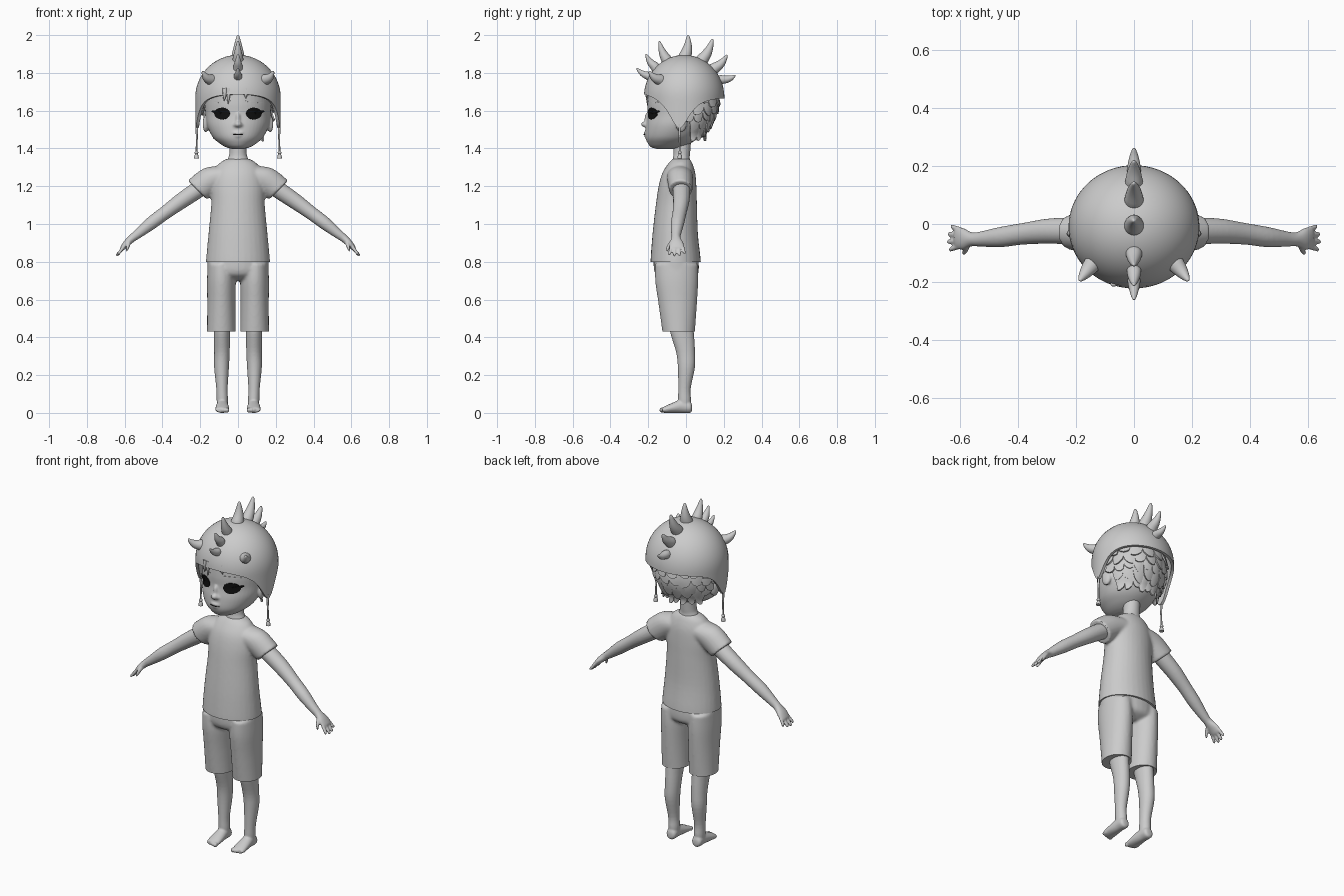
import bpy, bmesh, math, random
from mathutils import Vector, Matrix
from mathutils.bvhtree import BVHTree

random.seed(4)
if "Cube" in bpy.data.objects:
    bpy.data.objects.remove(bpy.data.objects["Cube"])
X, Y, Z = Vector((1, 0, 0)), Vector((0, 1, 0)), Vector((0, 0, 1))


def material(name, colour):
    m = bpy.data.materials.new(name)
    m.use_nodes = True
    m.diffuse_color = (*colour, 1)
    m.node_tree.nodes["Principled BSDF"].inputs["Base Color"].default_value = (*colour, 1)
    return m


GREY = material("plain grey", (0.6, 0.6, 0.6))
BLACK = material("eye black", (0.005, 0.005, 0.005))


def loft(bm, rings, u=X, v=Y, sides=32, steps=4):
    """Closed tube through rings of (x, y, z, radius along u, radius along v)."""
    pts = [rings[0]] + rings + [rings[-1]]
    dense = []
    for i in range(1, len(pts) - 2):
        for s in range(steps):
            t = s / steps
            dense.append([0.5 * (2 * b + (c - a) * t + (2 * a - 5 * b + 4 * c - d) * t * t
                                 + (3 * b - a - 3 * c + d) * t ** 3)
                          for a, b, c, d in zip(*pts[i - 1:i + 3])])
    dense.append(rings[-1])
    loops = []
    for x, y, z, ru, rv in dense:
        angles = [2 * math.pi * k / sides for k in range(sides)]
        loops.append([bm.verts.new(Vector((x, y, z)) + u * ru * math.cos(a) + v * rv * math.sin(a))
                      for a in angles])
    for a, b in zip(loops, loops[1:]):
        for k in range(sides):
            bm.faces.new((a[k], a[k - 1], b[k - 1], b[k]))
    bm.faces.new(loops[0])
    bm.faces.new(loops[-1])


def blob(bm, centre, size, turn=0, axis='Z'):
    m = Matrix.Translation(centre) @ Matrix.Rotation(turn, 4, axis) @ Matrix.Diagonal((*size, 1))
    bmesh.ops.create_uvsphere(bm, u_segments=20, v_segments=12, radius=1, matrix=m)


def finish(name, bm, mat=GREY, mirror=False, voxel=0, smooth=4, solid=0, hem=None):
    bmesh.ops.recalc_face_normals(bm, faces=bm.faces)
    me = bpy.data.meshes.new(name)
    bm.to_mesh(me)
    bm.free()
    ob = bpy.data.objects.new(name, me)
    bpy.context.collection.objects.link(ob)
    me.materials.append(mat)
    if solid:
        mod = ob.modifiers.new("thickness", 'SOLIDIFY')
        mod.thickness, mod.offset = solid, -1
    if mirror:
        ob.modifiers.new("mirror", 'MIRROR').use_clip = False
    if voxel:
        mod = ob.modifiers.new("blend", 'REMESH')
        mod.mode, mod.voxel_size = 'VOXEL', voxel
        mod = ob.modifiers.new("soften", 'SMOOTH')
        mod.iterations = smooth
    bpy.ops.object.select_all(action='DESELECT')
    ob.select_set(True)
    bpy.context.view_layer.objects.active = ob
    bpy.ops.object.convert(target='MESH')
    if hem is not None:
        # crisp horizontal hem
        b = bmesh.new()
        b.from_mesh(ob.data)
        cut = bmesh.ops.bisect_plane(b, geom=b.verts[:] + b.edges[:] + b.faces[:], plane_co=Z * hem,
                                     plane_no=-Z, clear_outer=True)["geom_cut"]
        bmesh.ops.holes_fill(b, edges=[e for e in cut if isinstance(e, bmesh.types.BMEdge)])
        b.to_mesh(ob.data)
        b.free()
    bpy.ops.object.shade_smooth_by_angle(angle=math.radians(50))
    return ob


# shirt: body and sleeves blended together
bm = bmesh.new()
loft(bm, [(0, -.054, .77, .17, .134), (0, -.055, .82, .168, .132), (0, -.057, .95, .156, .12),
          (0, -.051, 1.1, .142, .109), (0, -.045, 1.2, .142, .1), (0, -.038, 1.27, .13, .087),
          (0, -.03, 1.32, .1, .064), (0, -.025, 1.345, .06, .045)])
slope = Vector((.7, 0, .7))
for s in (1, -1):
    loft(bm, [(s * .04, -.032, 1.26, .07, .07), (s * .13, -.032, 1.24, .068, .076),
              (s * .215, -.028, 1.18, .062, .072)], Y, Vector((s * .7, 0, .7)))
finish("shirt", bm, voxel=.008, smooth=4, hem=.8)

# shorts
bm = bmesh.new()
loft(bm, [(0, -.053, .83, .162, .118), (0, -.051, .76, .162, .119), (0, -.048, .725, .15, .105),
          (0, -.045, .7, .1, .06)])
for s in (1, -1):
    loft(bm, [(s * .09, -.05, .79, .07, .113), (s * .088, -.049, .7, .076, .114),
              (s * .088, -.044, .58, .075, .102), (s * .088, -.038, .4, .076, .083)])
finish("shorts", bm, voxel=.008, smooth=4, hem=.43)

# legs and feet with toes
bm = bmesh.new()
loft(bm, [(.085, -.03, .5, .046, .065), (.085, -.02, .42, .043, .062), (.085, -.002, .32, .041, .05),
          (.087, .002, .24, .039, .045), (.085, -.008, .13, .03, .033), (.083, -.008, .07, .03, .034),
          (.083, -.008, .03, .028, .03)])
loft(bm, [(.083, .032, .026, .012, .012), (.083, .022, .03, .028, .03), (.083, -.02, .036, .031, .036),
          (.083, -.07, .027, .036, .027), (.083, -.11, .018, .037, .018), (.083, -.125, .015, .032, .013)], X, Z)
for i in range(5):
    blob(bm, (.057 + i * .0135, -.127 + i * i * .0016, .015), (.0105 - i * .0008, .014, .014 - i * .001))
finish("legs", bm, mirror=True, voxel=.005, smooth=2)

# arms, palms, fingers and thumbs
bm = bmesh.new()
lean = Vector((.6, 0, .8))
loft(bm, [(.15, -.025, 1.225, .045, .045), (.215, -.024, 1.18, .046, .045), (.3, -.025, 1.122, .043, .042),
          (.385, -.034, 1.06, .037, .036), (.46, -.045, 1.004, .035, .034), (.53, -.052, .948, .026, .025),
          (.56, -.053, .925, .024, .021), (.59, -.051, .898, .037, .018), (.61, -.048, .875, .038, .014),
          (.618, -.047, .866, .03, .009)], Y, lean)
for i in range(4):
    y, reach = -.079 + i * .0205, (.033, .04, .037, .026)[i]
    fan = (i - 1.5) * .006
    loft(bm, [(.605, y, .88, .009, .009), (.61 + reach * .4, y + fan * .5, .872 - reach * .5, .0092, .009),
              (.608 + reach * .8, y + fan, .872 - reach * .9, .008, .008),
              (.61 + reach * .83, y + fan, .87 - reach, .004, .004)], Y, lean, 12)
loft(bm, [(.57, -.062, .915, .014, .013), (.578, -.085, .892, .0115, .011), (.588, -.098, .868, .009, .009),
          (.592, -.1, .856, .004, .004)], Y, lean, 12)
finish("arms", bm, mirror=True, voxel=.005, smooth=2)

# neck
bm = bmesh.new()
loft(bm, [(0, -.025, 1.3, .075, .055), (0, -.025, 1.345, .054, .045), (0, -.022, 1.38, .045, .044),
          (0, -.02, 1.48, .046, .05)])
finish("neck", bm)

# head with nose, lips and ears
bm = bmesh.new()
loft(bm, [(0, -.11, 1.397, .03, .04), (0, -.105, 1.406, .062, .078), (0, -.09, 1.425, .095, .111),
          (0, -.073, 1.46, .134, .142), (0, -.05, 1.52, .163, .163), (0, -.028, 1.58, .172, .176),
          (0, -.022, 1.65, .175, .183), (0, -.02, 1.75, .165, .17), (0, -.02, 1.83, .1, .1)], sides=48)
blob(bm, (0, -.217, 1.528), (.02, .02, .016))
blob(bm, (0, -.208, 1.555), (.012, .012, .035))
blob(bm, (0, -.212, 1.482), (.03, .012, .008))
blob(bm, (0, -.208, 1.466), (.024, .014, .008))
for s in (1, -1):
    blob(bm, (s * .016, -.21, 1.523), (.011, .013, .01))
    blob(bm, (s * .17, -.025, 1.53), (.016, .03, .045), s * .25)
head = finish("head", bm, voxel=.006, smooth=4)
surface = BVHTree.FromObject(head, bpy.context.evaluated_depsgraph_get())


def plate(bm, cx, cz, rx, rz, tilt=0, rise=.004):
    """Thin oval laid on the front of the face."""
    n, rows = 24, []
    for r in (0, .35, .7, 1):
        row = []
        for k in range(n):
            a = 2 * math.pi * k / n
            px, pz = rx * r * math.cos(a), rz * r * math.sin(a)
            x, z = cx + px, cz + pz + tilt * px
            hit = surface.ray_cast(Vector((x, -1, z)), Y)[0]
            row.append(bm.verts.new((x, hit.y - rise, z)))
        rows.append(row)
    for a, b in zip(rows, rows[1:]):
        for k in range(n):
            bm.faces.new((a[k - 1], a[k], b[k], b[k - 1]))
    bmesh.ops.remove_doubles(bm, verts=bm.verts, dist=1e-5)


# eyes with lash wings, then brows and the line of the mouth
bm = bmesh.new()
plate(bm, .085, 1.585, .041, .031)
plate(bm, .112, 1.592, .026, .007, .2, .005)
finish("eyes", bm, BLACK, mirror=True, solid=.004)
bm = bmesh.new()
plate(bm, .085, 1.648, .045, .005, -.08, .003)
finish("eyebrows", bm, mirror=True, solid=.004)
bm = bmesh.new()
plate(bm, 0, 1.474, .03, .0018, 0, .001)
finish("mouth_line", bm, BLACK, solid=.002)

# forehead locks
bm = bmesh.new()
for x, low in ((-.05, 1.635), (-.07, 1.65), (.04, 1.665)):
    loft(bm, [(x, -.205, 1.72, .012, .01), (x, -.208, 1.69, .011, .008), (x * 1.06, -.204, low, .002, .003)], sides=10)
finish("forehead_locks", bm)

# layered hair locks round the back of the head
bm = bmesh.new()
for row in range(5):
    top, count = 1.72 - row * .045, 10 - (row > 2) * 2
    spread = 1.75 - row * .13
    for k in range(count):
        mid = math.pi / 2 + spread * (2 * (k + .5 + .25 * (row % 2 - .5)) / count - 1)
        half, length = spread / count * 1.12, .09 + random.uniform(-.012, .012)
        skew, grid = random.uniform(-.015, .015), []
        for j in range(5):
            t, line = j / 4, []
            for i in range(5):
                w = i / 2 - 1
                a = mid + half * w * (1 - .25 * t ** 3)
                z = top - length * t + skew * w * t + .012 * w * w * t
                out = Vector((math.cos(a), math.sin(a), 0))
                axis = Vector((0, -.02, max(z, 1.47)))
                hit = surface.ray_cast(axis + out, -out)[0]
                p = hit + out * (.004 + .02 * t - .004 * w * w)
                line.append(bm.verts.new((p.x, p.y, z)))
            grid.append(line)
        for a, b in zip(grid, grid[1:]):
            for i in range(4):
                bm.faces.new((a[i], a[i + 1], b[i + 1], b[i]))
finish("hair_locks", bm, solid=.008)

# hat: dome with a rim that dips into ear flaps
bm = bmesh.new()
N, M, rings = 72, 20, []
for j in range(M):
    ring = []
    for k in range(N):
        a = 2 * math.pi * k / N
        c = -math.sin(a)
        rim = 1.695 + .015 * c - .19 / (1 + ((c - .12) / .33) ** 2)
        z = rim + (1.895 - rim) * math.sin(math.pi / 2 * j / M)
        h = max(0, (z - 1.67) / .225)
        r = math.sqrt(1 - h * h)
        ring.append(bm.verts.new((.226 * r * math.cos(a), -.01 + .213 * r * math.sin(a), z)))
    rings.append(ring)
tip = bm.verts.new((0, -.01, 1.895))
for a, b in zip(rings, rings[1:]):
    for k in range(N):
        bm.faces.new((a[k - 1], a[k], b[k], b[k - 1]))
for k in range(N):
    bm.faces.new((rings[-1][k - 1], rings[-1][k], tip))
finish("hat", bm, solid=.016)


def spike(bm, base, end, radius, bend):
    """Blunt curved cone from the hat surface."""
    base, end = Vector(base), Vector(end)
    d = (end - base).normalized()
    u = d.cross(Y if abs(d.x) > .3 else X).normalized()
    v = d.cross(u)
    rings = []
    for t, r in ((-.3, 1.05), (0, 1), (.3, .82), (.6, .58), (.85, .34), (.96, .2), (1, .06)):
        p = base.lerp(end, t) + Vector(bend) * math.sin(math.pi * max(t, 0))
        rings.append((*p, radius * r, radius * r))
    loft(bm, rings, u, v, 20, 2)


# crest spikes: base y, base z, tip y, tip z, radius
bm = bmesh.new()
for by, bz, ty, tz, r in ((-.2, 1.785, -.262, 1.825, .022), (-.17, 1.84, -.212, 1.9, .024),
                          (-.105, 1.875, -.142, 1.968, .028), (-.005, 1.89, .012, 2.0, .034),
                          (.085, 1.87, .142, 1.98, .033), (.15, 1.825, .218, 1.895, .03),
                          (.19, 1.765, .262, 1.787, .024)):
    spike(bm, (0, by, bz), (0, ty, tz), r, (0, .006 if by > -.1 else -.003, -.006))
finish("crest_spikes", bm)
bm = bmesh.new()
spike(bm, (.145, -.14, 1.765), (.188, -.196, 1.808), .03, (.004, -.004, -.008))
finish("side_horns", bm, mirror=True)

# cords and tassels hanging from the flaps
bm = bmesh.new()
loft(bm, [(.218, -.035, 1.53, .008, .008), (.218, -.034, 1.45, .005, .005), (.22, -.033, 1.37, .005, .005)], sides=10)
blob(bm, (.22, -.033, 1.378), (.01, .01, .009))
loft(bm, [(.22, -.033, 1.374, .006, .006), (.22, -.033, 1.36, .011, .011), (.22, -.033, 1.347, .013, .013)], sides=12)
finish("cords", bm, mirror=True)
